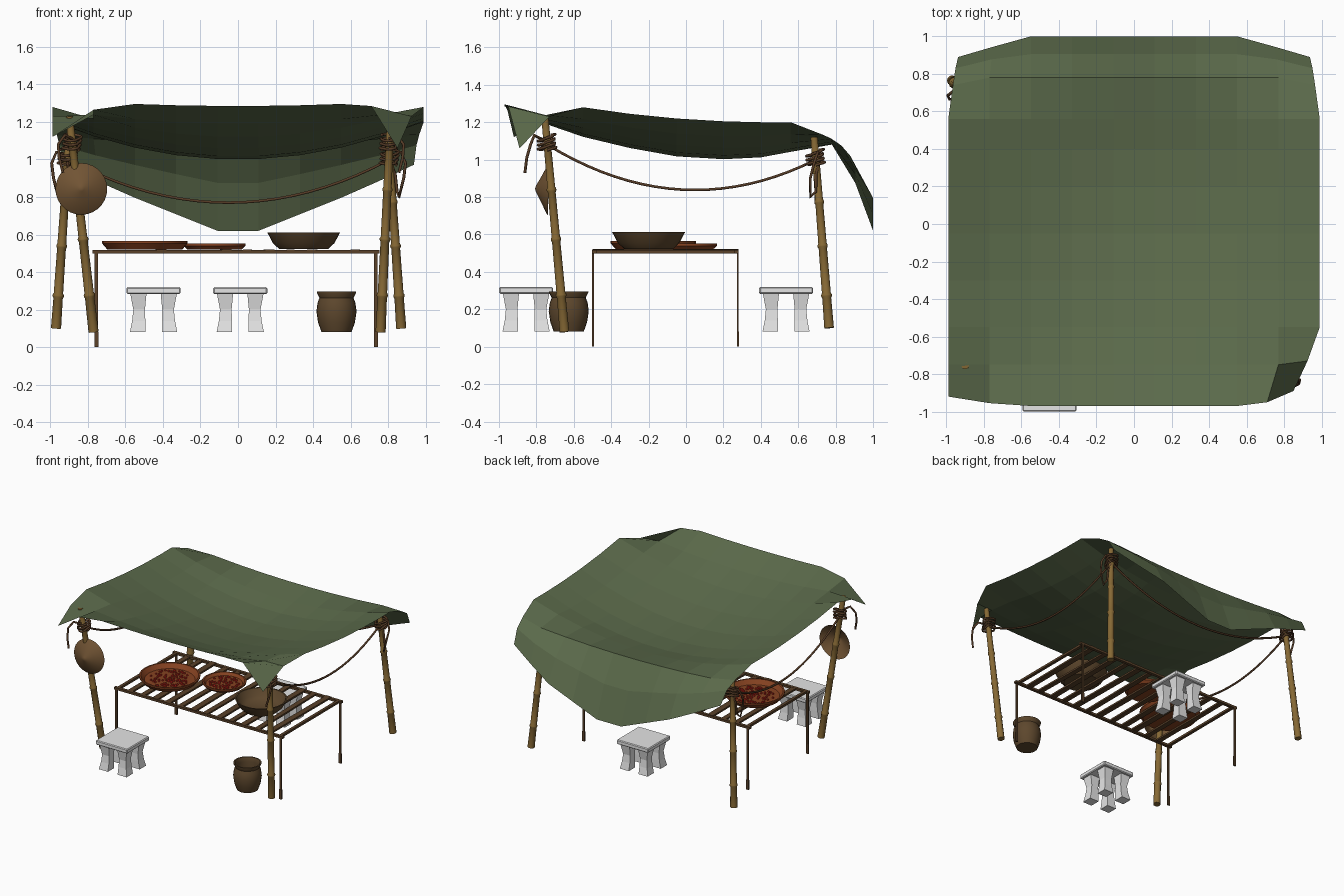
import bpy, bmesh, math, random
from mathutils import Vector, Matrix

random.seed(4)
if "Cube" in bpy.data.objects:
    bpy.data.objects.remove(bpy.data.objects["Cube"])


def material(name, r, g, b):
    m = bpy.data.materials.new(name)
    m.use_nodes = True
    m.diffuse_color = (r, g, b, 1)
    m.node_tree.nodes["Principled BSDF"].inputs["Base Color"].default_value = (r, g, b, 1)
    return m


GREEN = material("canvas green", .105, .145, .07)
BAMBOO = material("bamboo gold", .24, .14, .035)
WOOD = material("dark wood", .1, .052, .022)
ROPE = material("rope brown", .095, .045, .02)
STRAW = material("straw brown", .165, .088, .034)
CLAY = material("basket brown", .11, .063, .026)
STONE = material("pale grey", .78, .78, .78)
RUST = material("rust tray", .24, .055, .015)
RED = material("berry red", .6, .02, .012)


def finish(name, bm, mat, smooth=False):
    mesh = bpy.data.meshes.new(name)
    bm.to_mesh(mesh)
    bm.free()
    mesh.materials.append(mat)
    ob = bpy.data.objects.new(name, mesh)
    bpy.context.collection.objects.link(ob)
    if smooth:
        bpy.ops.object.select_all(action='DESELECT')
        ob.select_set(True)
        bpy.context.view_layer.objects.active = ob
        bpy.ops.object.shade_smooth_by_angle(angle=math.radians(40))
    return ob


def box(bm, center, size, turn=0.0):
    m = Matrix.Translation(center) @ Matrix.Rotation(turn, 4, 'Z') @ Matrix.Diagonal((*size, 1))
    return bmesh.ops.create_cube(bm, size=1, matrix=m)["verts"]


def lathe(name, profile, mat, base=(0, 0, 0), axis=(0, 0, 1), sides=24, smooth=True):
    """Spin (radius, height) points round an axis starting at base."""
    bm = bmesh.new()
    q = Vector((0, 0, 1)).rotation_difference(Vector(axis))
    rings = []
    for r, h in profile:
        ring = []
        for i in range(1 if r == 0 else sides):
            a = math.tau * i / sides
            ring.append(bm.verts.new(Vector(base) + q @ Vector((r * math.cos(a), r * math.sin(a), h))))
        rings.append(ring)
    for a, b in zip(rings, rings[1:]):
        for i in range(sides):
            face = []
            for v in (a[i % len(a)], a[(i + 1) % len(a)], b[(i + 1) % len(b)], b[i % len(b)]):
                if v not in face:
                    face.append(v)
            bm.faces.new(face)
    return finish(name, bm, mat, smooth)


def rope(name, points, radius=.008):
    cu = bpy.data.curves.new(name, 'CURVE')
    cu.dimensions = '3D'
    cu.bevel_depth = radius
    cu.bevel_resolution = 1
    cu.use_fill_caps = True
    sp = cu.splines.new('POLY')
    sp.points.add(len(points) - 1)
    for p, co in zip(sp.points, points):
        p.co = (*co, 1)
    cu.materials.append(ROPE)
    ob = bpy.data.objects.new(name, cu)
    bpy.context.collection.objects.link(ob)


# Canopy: sagging sheet, rows give y, height at the sides, height in the middle
rows = [(-.97, 1.32, 1.285), (-.75, 1.27, 1.19), (-.55, 1.28, 1.12), (-.3, 1.245, 1.06),
        (-.05, 1.22, 1.015), (.2, 1.205, 1.0), (.4, 1.2, 1.01), (.56, 1.2, 1.04), (.78, 1.13, 1.08)]
cols = [-.99, -.77, -.55, -.33, -.11, .11, .33, .55, .77, .99]
grid = []
for y, side, mid in rows:
    grid.append([Vector((x, y, side + (mid - side) * (1 - (x / .99) ** 2))) for x in cols])
# Back flap hanging to a blunt point
hem = []
for x in cols:
    out = max(0, abs(x) - .55)
    hem.append(Vector((x * (1 - out * .12), 1 - out * .25, .62 + (abs(x) - .11) * .4)))
ridge = grid[-1]
for end in (0, -1):
    ridge[end].x *= .975
    ridge[end].y = .74
grid.append([(a + b) / 2 + Vector((0, .015, .025)) for a, b in zip(ridge, hem)])
grid.append(hem)
# Folded front corners
grid[0][-2] = Vector((.71, -.95, 1.285))
grid[0][-1] = Vector((.85, -.89, 1.06))
grid[1][-1] = Vector((.925, -.73, 1.23))
grid[0][1] = Vector((-.77, -.955, 1.265))
grid[0][0] = Vector((-.99, -.92, 1.12))
grid[1][0] = Vector((-.99, -.75, 1.23))
bm = bmesh.new()
vs = [[bm.verts.new(p) for p in row] for row in grid]
for a, b in zip(vs, vs[1:]):
    for i in range(len(a) - 1):
        bm.faces.new((a[i], a[i + 1], b[i + 1], b[i]))
finish("canopy", bm, GREEN)

# Bamboo poles with raised nodes
poles = {
    "front_right": (Vector((-.77, -.65, .08)), Vector((-.9, -.755, 1.23))),
    "front_left": (Vector((.76, -.65, .08)), Vector((.815, -.755, 1.23))),
    "back_left": (Vector((.87, .765, .1)), Vector((.8, .685, 1.12))),
    "back_right": (Vector((-.97, .765, .1)), Vector((-.9, .685, 1.12))),
}
knots = {}
for name, (foot, top) in poles.items():
    d = top - foot
    n = d.length
    prof = [(0, 0), (.027, 0)]
    for t in (.17, .43, .66, .87):
        r = .026 - .006 * t
        prof += [(r, t * n - .014), (r + .005, t * n - .004), (r + .005, t * n + .004), (r, t * n + .014)]
    prof += [(.02, n), (0, n)]
    lathe(name + "_pole", prof, BAMBOO, foot, d.normalized(), 10)
    # Rope wound round the pole below its top, with a loose tail
    lift = 1.08 if name.startswith("front") else 1.0
    c = foot + d * ((lift - foot.z) / d.z)
    knots[name] = c
    coil = []
    for i in range(49):
        a = math.tau * i / 14
        r = .034 + .018 * math.sin(i * .7) ** 2
        coil.append(c + Vector((r * math.cos(a), r * math.sin(a), -.03 + i * .0016 + .012 * math.sin(a))))
    rope(name + "_lashing", coil)
    sx, sy = math.copysign(1, c.x), math.copysign(1, c.y)
    tail = [(0, .03, .03), (.04, .07, .05), (.075, .09, .0), (.07, .11, -.07), (.05, .12, -.15)]
    if sy > 0:
        tail = [(0, .02, .02), (.06, .01, .04), (.085, -.01, -.02), (.075, -.03, -.1),
                (.05, -.03, -.2), (.04, 0, -.17), (.03, 0, -.08), (0, .02, 0)]
    rope(name + "_rope_tail", [c + Vector((sx * x, sy * y, z)) for x, y, z in tail])

# Sagging ropes along both sides and the back
for a, b, sag in (("front_left", "back_left", .2), ("back_left", "back_right", .23),
                  ("back_right", "front_right", .2)):
    p, q = knots[a], knots[b]
    pts = []
    for i in range(21):
        t = i / 20
        pts.append(p.lerp(q, t) - Vector((0, 0, sag * (1 - (2 * t - 1) ** 2))))
    rope(a + "_sagging_rope", pts)

# Conical hat hung on the front pole
lathe("hat", [(.138, 0), (.13, .008), (.07, .038), (.015, .068), (0, .072)], STRAW,
      (-.835, -.735, .843), (0, -1, .03), 28)

# Slatted table
bm = bmesh.new()
for y in (-.49, .27):
    box(bm, (-.01, y, .508), (1.53, .024, .018))
for x in (-.745, .725):
    box(bm, (x, -.11, .508), (.024, .78, .018))
for i in range(12):
    box(bm, (-.64 + i * .115, -.11, .511 + random.uniform(-.004, .004)),
        (random.uniform(.04, .052), .78, .014), random.uniform(-.02, .02))
finish("table_top", bm, WOOD)
bm = bmesh.new()
for x in (-.755, .735):
    for y in (-.497, .277):
        box(bm, (x, y, .29), (.018, .009, .42))
        box(bm, (x, y, .04), (.022, .011, .08))
finish("table_legs", bm, WOOD)

# Bowl and pot, open with inner walls
lathe("bowl", [(0, .522), (.13, .522), (.165, .555), (.188, .6), (.195, .612), (.184, .612),
               (.155, .56), (.12, .535), (0, .535)], CLAY, (.35, -.2, 0), sides=28)
lathe("pot", [(0, .08), (.08, .08), (.098, .13), (.107, .19), (.101, .235), (.091, .262), (.105, .29),
              (.105, .296), (.095, .296), (.082, .262), (.095, .2), (.07, .1), (0, .1)],
      CLAY, (.525, -.627, 0))

# Trays of berries
for name, x, y, r, h, count in (("large_tray", -.497, -.175, .228, .565, 110),
                                ("small_tray", -.125, 0, .165, .551, 70)):
    lathe(name, [(0, .521), (r * .88, .521), (r, h - .012), (r, h), (r - .012, h),
                 (r * .83, .53), (0, .53)], RUST, (x, y, 0), sides=28)
    bm = bmesh.new()
    for i in range(count):
        a, d = random.uniform(0, math.tau), r * .68 * math.sqrt(random.random())
        at = Matrix.Translation((x + d * math.cos(a), y + d * math.sin(a), .535))
        bmesh.ops.create_icosphere(bm, subdivisions=1, radius=.0085, matrix=at)
    finish(name + "_berries", bm, RED)

# Stools: bevelled seat with four waisted legs
for name, cx, cy in (("front_stool", -.45, -.855), ("back_stool", .012, .535)):
    bm = bmesh.new()
    box(bm, (cx, cy, .301), (.288, .288, .036))
    bmesh.ops.bevel(bm, geom=bm.edges[:], offset=.006, segments=1, affect='EDGES')
    finish(name + "_seat", bm, STONE)
    bm = bmesh.new()
    for sx in (-1, 1):
        for sy in (-1, 1):
            prev = None
            for z, w, shift in ((.08, .082, .006), (.14, .07, 0), (.2, .062, -.002), (.284, .086, .002)):
                c = Vector((cx + sx * (.079 + shift), cy + sy * (.079 + shift), z))
                ring = [bm.verts.new(c + Vector((i * w / 2, j * w / 2, 0)))
                        for i, j in ((-1, -1), (1, -1), (1, 1), (-1, 1))]
                if prev is None:
                    bm.faces.new(ring[::-1])
                else:
                    for k in range(4):
                        bm.faces.new((prev[k], prev[(k + 1) % 4], ring[(k + 1) % 4], ring[k]))
                prev = ring
    finish(name + "_legs", bm, STONE)
